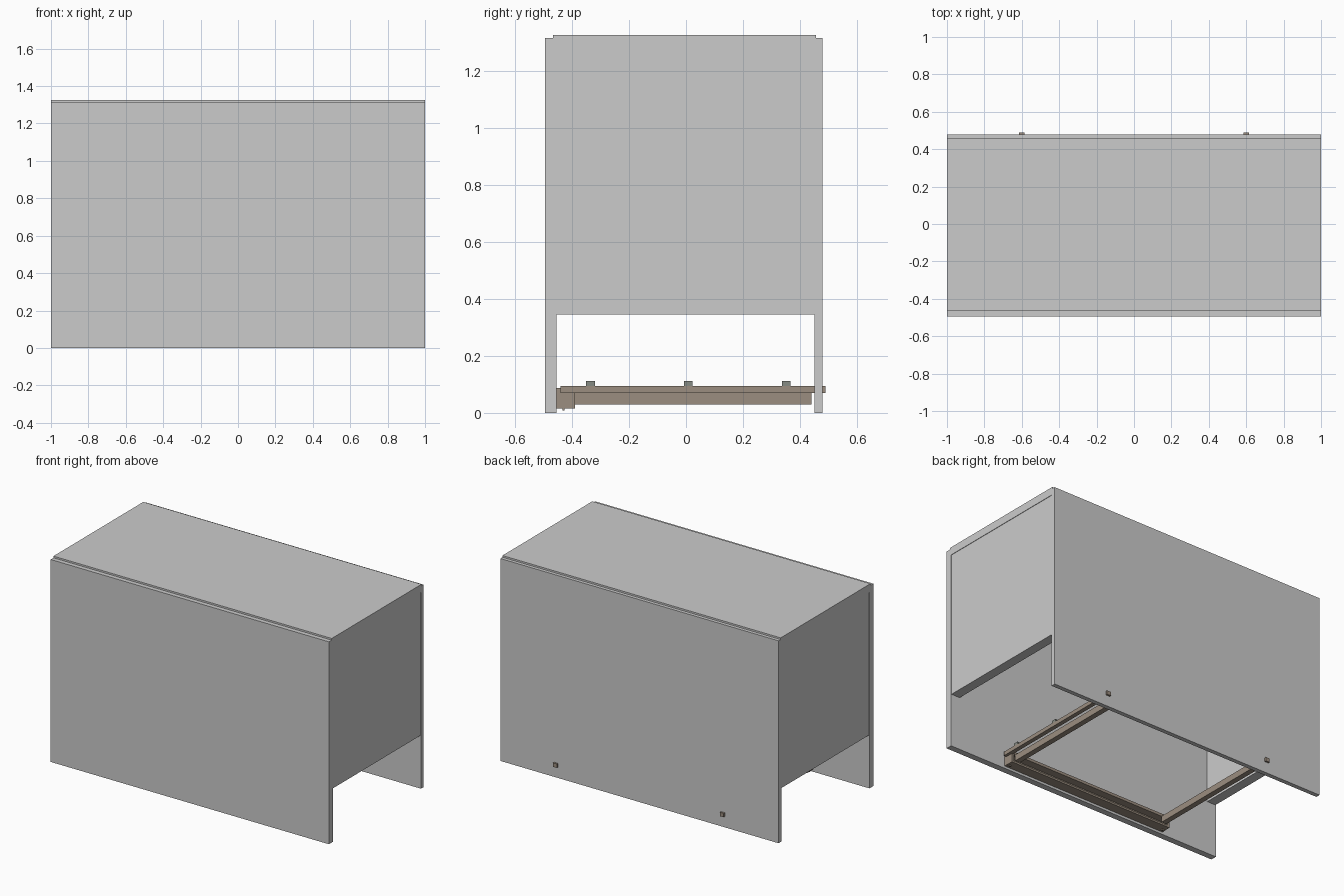
import bpy, bmesh

if "Cube" in bpy.data.objects:
    bpy.data.objects.remove(bpy.data.objects["Cube"])


def material(name, color):
    m = bpy.data.materials.new(name)
    m.diffuse_color = (*color, 1)
    m.use_nodes = True
    m.node_tree.nodes["Principled BSDF"].inputs["Base Color"].default_value = m.diffuse_color
    return m


BROWN = material("brown_steel", (0.33, 0.27, 0.215))
DARK = material("dark_rubber", (0.24, 0.26, 0.23))


def extrude_x(name, profile, x0, x1, mat=None):
    """Extrude a closed (y, z) profile along x."""
    bm = bmesh.new()
    face = bm.faces.new([bm.verts.new((x0, y, z)) for y, z in profile])
    out = bmesh.ops.extrude_face_region(bm, geom=[face])
    verts = [v for v in out["geom"] if isinstance(v, bmesh.types.BMVert)]
    bmesh.ops.translate(bm, verts=verts, vec=(x1 - x0, 0, 0))
    bmesh.ops.recalc_face_normals(bm, faces=bm.faces)
    me = bpy.data.meshes.new(name)
    bm.to_mesh(me)
    bm.free()
    ob = bpy.data.objects.new(name, me)
    bpy.context.collection.objects.link(ob)
    if mat:
        me.materials.append(mat)
    return ob


def box(name, x, y, z, mat=None):
    rect = [(y[0], z[0]), (y[1], z[0]), (y[1], z[1]), (y[0], z[1])]
    return extrude_x(name, rect, x[0], x[1], mat)


def pair(name, x, y, z, mat=None):
    """A box on the right and its mirror image on the left."""
    box(name + "_right", x, y, z, mat)
    box(name + "_left", (-x[1], -x[0]), y, z, mat)


# Outer shell: front, back, open-bottom ends
box("front_panel", (-1, 1), (-0.495, -0.455), (0, 1.315))
box("back_panel", (-1, 1), (0.45, 0.478), (0, 1.315))
pair("end_panel", (0.935, 0.997), (-0.455, 0.45), (0.345, 1.275))

# Top with a narrow lip resting on the front and back panels
extrude_x("top_panel", [(-0.455, 1.275), (0.45, 1.275), (0.45, 1.315), (0.456, 1.315),
                        (0.456, 1.326), (-0.466, 1.326), (-0.466, 1.315), (-0.455, 1.315)], -1, 1)

# Base frame: upper rails run through the back panel, lower rails sit inside
pair("upper_rail", (0.586, 0.614), (-0.44, 0.49), (0.07, 0.095), BROWN)
pair("lower_rail", (0.535, 0.57), (-0.39, 0.44), (0.03, 0.07), BROWN)
for i, y in enumerate((-0.335, 0.008, 0.352)):
    pair(f"rail_pad_{i}", (0.588, 0.612), (y - 0.015, y + 0.015), (0.095, 0.112), DARK)

# Front cross beam: channel open to the rear, closed at the ends
extrude_x("cross_beam", [(-0.455, 0.015), (-0.39, 0.015), (-0.39, 0.027), (-0.44, 0.027),
                         (-0.44, 0.07), (-0.39, 0.07), (-0.39, 0.088), (-0.455, 0.088)],
          -0.58, 0.58, BROWN)
pair("beam_end", (0.58, 0.595), (-0.455, -0.39), (0.015, 0.088), BROWN)
pair("beam_foot", (0.57, 0.59), (-0.434, -0.426), (0.008, 0.015), BROWN)
